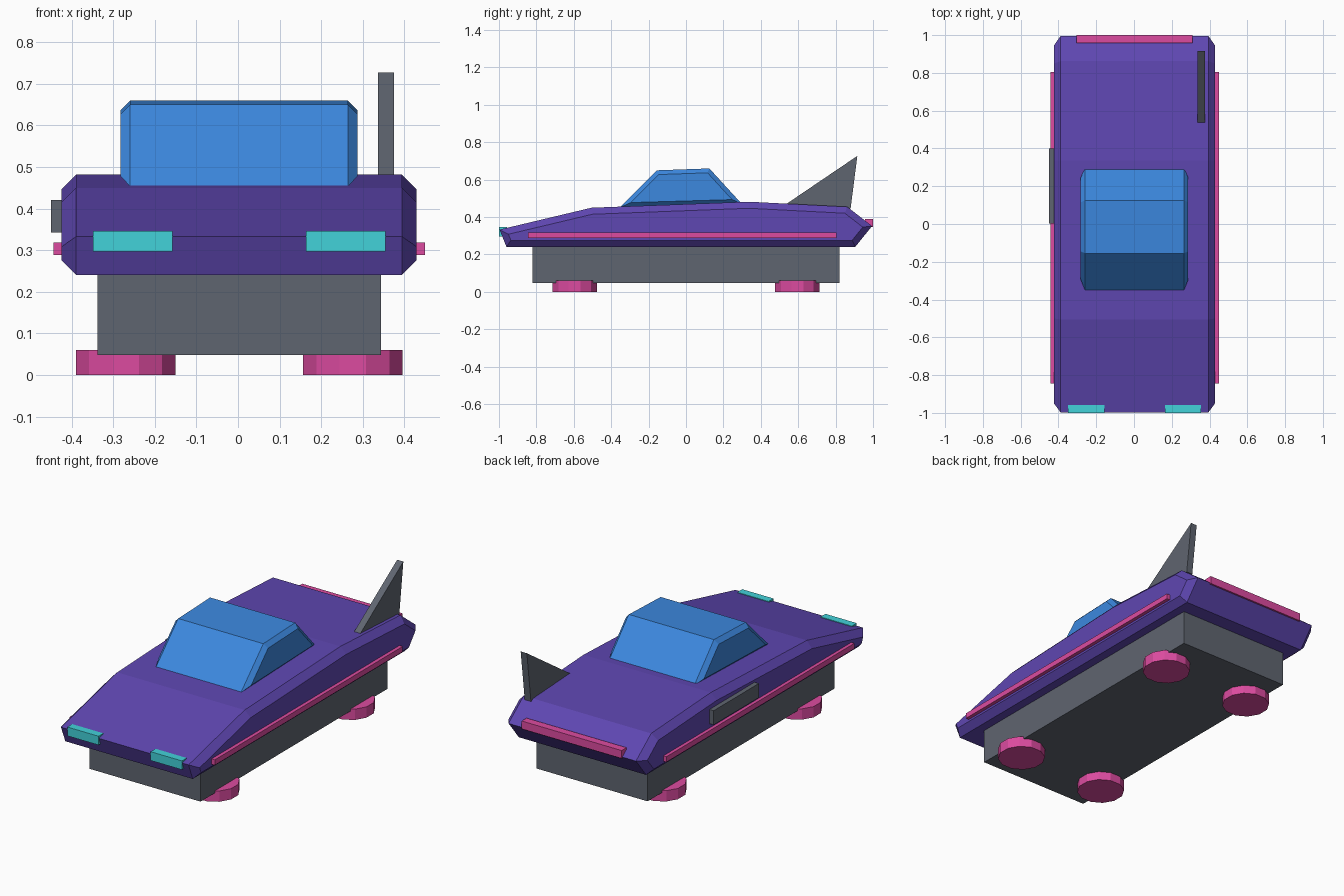
import bpy, bmesh, math
from mathutils import Vector

if "Cube" in bpy.data.objects:
    bpy.data.objects.remove(bpy.data.objects["Cube"])


def material(name, rgb):
    m = bpy.data.materials.new(name)
    lin = [((c / 255 + 0.055) / 1.055) ** 2.4 for c in rgb]
    m.diffuse_color = (*lin, 1)
    m.use_nodes = True
    m.node_tree.nodes["Principled BSDF"].inputs["Base Color"].default_value = m.diffuse_color
    return m


PURPLE = material("purple paint", (95, 71, 178))
BLUE = material("blue glass", (60, 136, 223))
GRAY = material("dark gray", (95, 101, 112))
PINK = material("pink glow", (220, 75, 160))
TEAL = material("teal light", (66, 210, 218))


def finish(name, bm, mat):
    bmesh.ops.recalc_face_normals(bm, faces=bm.faces)
    me = bpy.data.meshes.new(name)
    bm.to_mesh(me)
    bm.free()
    me.materials.append(mat)
    ob = bpy.data.objects.new(name, me)
    bpy.context.collection.objects.link(ob)
    return ob


def inset(pts, d):
    """Move every edge of a counter-clockwise outline inwards by d."""
    out = []
    for i, p in enumerate(pts):
        p, a, b = Vector(p), Vector(pts[i - 1]), Vector(pts[(i + 1) % len(pts)])
        e1, e2 = (p - a).normalized(), (b - p).normalized()
        n1, n2 = Vector((-e1.y, e1.x)), Vector((-e2.y, e2.x))
        out.append(p + (n1 + n2) * (d / (1 + n1.dot(n2))))
    return out


def side_profile(name, pts, x0, x1, mat, chamfer=0.0):
    """Extrude a (y, z) outline across x, with chamfered side rims."""
    rings = [(x0, pts), (x1, pts)]
    if chamfer:
        small = inset(pts, chamfer)
        rings = [(x0, small), (x0 + chamfer, pts), (x1 - chamfer, pts), (x1, small)]
    bm = bmesh.new()
    loops = [[bm.verts.new((x, p[0], p[1])) for p in ring] for x, ring in rings]
    n = len(pts)
    for a, b in zip(loops, loops[1:]):
        for i in range(n):
            j = (i + 1) % n
            bm.faces.new((a[i], a[j], b[j], b[i]))
    bm.faces.new(loops[0])
    bm.faces.new(loops[-1])
    return finish(name, bm, mat)


def box(name, x, y, z, mat):
    pts = [(y[0], z[0]), (y[1], z[0]), (y[1], z[1]), (y[0], z[1])]
    return side_profile(name, pts, x[0], x[1], mat)


CX = 0.003  # centre line of the car

# Wedge body and cabin
side_profile("body", [(-0.96, 0.241), (0.905, 0.241), (0.995, 0.352), (0.862, 0.455),
                      (0.337, 0.482), (-0.505, 0.45), (-0.997, 0.333)],
             -0.424, 0.429, PURPLE, 0.035)
side_profile("cabin", [(-0.352, 0.453), (0.297, 0.472), (0.125, 0.66), (-0.155, 0.65)],
             -0.282, 0.287, BLUE, 0.023)

# Lower chassis and hover pads
box("chassis", (-0.338, 0.344), (-0.82, 0.82), (0.048, 0.26), GRAY)
for sx, side in ((-1, "left"), (1, "right")):
    for sy, end in ((-1, "front"), (1, "rear")):
        bm = bmesh.new()
        bmesh.ops.create_cone(bm, cap_ends=True, segments=12,
                              radius1=0.124, radius2=0.124, depth=0.06)
        for v in bm.verts:
            ang = math.atan2(v.co.y, v.co.x) + math.radians(15)
            v.co = (0.124 * math.cos(ang) + CX + sx * 0.273,
                    0.124 * math.sin(ang) + sy * 0.595, v.co.z + 0.03)
        finish(f"{end}_{side}_pad", bm, PINK)

    # Headlight and side strip
    hx = sorted((CX + sx * 0.16, CX + sx * 0.352))
    box(f"{side}_headlight", hx, (-1.0, -0.957), (0.297, 0.346), TEAL)
    tx = sorted((CX + sx * 0.40, CX + sx * 0.446))
    box(f"{side}_strip", tx, (-0.845, 0.805), (0.288, 0.318), PINK)

# Tail light bar, side vent, single tail fin
box("tail_light", (-0.305, 0.31), (0.957, 1.0), (0.346, 0.39), PINK)
box("side_vent", (-0.45, -0.41), (0.003, 0.4), (0.342, 0.421), GRAY)
side_profile("tail_fin", [(0.52, 0.459), (0.88, 0.445), (0.916, 0.727)], 0.337, 0.375, GRAY)
